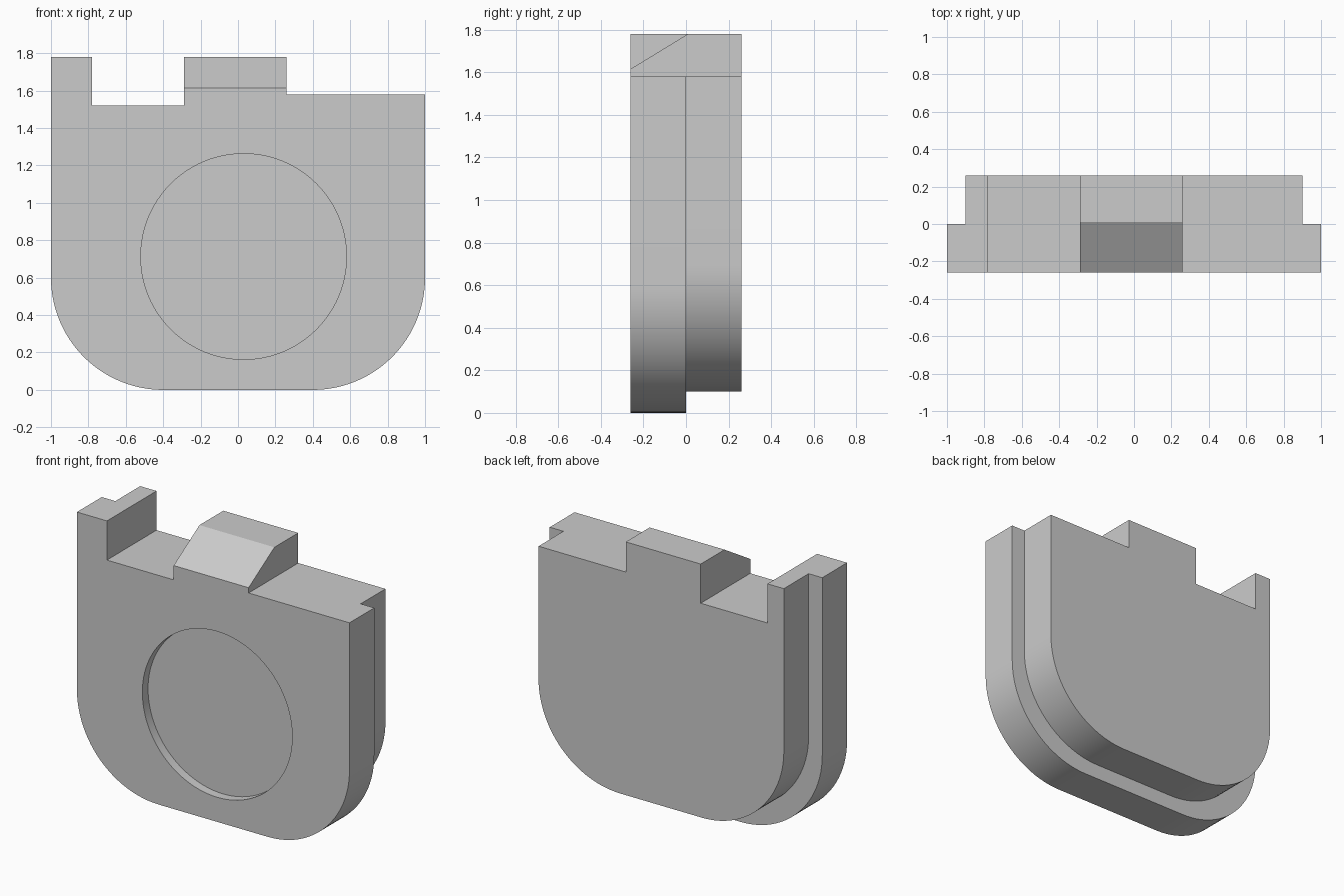
import bpy
import bmesh
from math import cos, sin, pi

default = bpy.data.objects.get("Cube")
if default:
    bpy.data.objects.remove(default, do_unlink=True)

DEPTH = 0.26      # thickness of each plate layer
CORNER = 0.6      # radius of the lower corners
SEGMENTS = 24

grey = bpy.data.materials.new("plain grey")
grey.use_nodes = True
colour = (0.6, 0.6, 0.6, 1)
grey.diffuse_color = colour
grey.node_tree.nodes["Principled BSDF"].inputs["Base Color"].default_value = colour


def prism(name, outline, offset):
    """Closed solid swept from a 3D outline along an offset."""
    bm = bmesh.new()
    face = bm.faces.new([bm.verts.new(p) for p in outline])
    swept = bmesh.ops.extrude_face_region(bm, geom=[face])
    verts = [g for g in swept["geom"] if isinstance(g, bmesh.types.BMVert)]
    bmesh.ops.translate(bm, vec=offset, verts=verts)
    bmesh.ops.recalc_face_normals(bm, faces=bm.faces)
    mesh = bpy.data.meshes.new(name)
    bm.to_mesh(mesh)
    bm.free()
    mesh.materials.append(grey)
    obj = bpy.data.objects.new(name, mesh)
    bpy.context.collection.objects.link(obj)
    return obj


def plate(name, half_width, bottom, y):
    """Plate with a stepped top edge and two round lower corners."""
    points = [(half_width, 1.58), (0.26, 1.58), (0.26, 1.78), (-0.29, 1.78),
              (-0.29, 1.52), (-0.78, 1.52), (-0.78, 1.78), (-half_width, 1.78)]
    for side, start in ((-1, pi), (1, 1.5 * pi)):
        for i in range(SEGMENTS + 1):
            a = start + 0.5 * pi * i / SEGMENTS
            points.append((side * (half_width - CORNER) + CORNER * cos(a),
                           bottom + CORNER + CORNER * sin(a)))
    return prism(name, [(x, y, z) for x, z in points], (0, DEPTH, 0))


def combine(target, other, operation):
    mod = target.modifiers.new(operation.lower(), 'BOOLEAN')
    mod.object = other
    mod.operation = operation
    mod.solver = 'EXACT'
    bpy.context.view_layer.objects.active = target
    bpy.ops.object.modifier_apply(modifier=mod.name)
    bpy.data.objects.remove(other, do_unlink=True)


# Wide front layer joined to the inset back layer
body = plate("tag_body", 1.0, 0.0, -DEPTH)
combine(body, plate("back_layer", 0.9, 0.1, 0.0), 'UNION')

# Sloped front of the middle tab
wedge = [(-0.5, -0.36, 1.554), (-0.5, 0.11, 1.841), (-0.5, -0.36, 1.841)]
combine(body, prism("tab_slope_cutter", wedge, (1, 0, 0)), 'DIFFERENCE')

# Shallow round recess in the front
circle = [(0.03 + 0.55 * cos(2 * pi * i / 96), -0.4, 0.713 + 0.55 * sin(2 * pi * i / 96))
          for i in range(96)]
combine(body, prism("recess_cutter", circle, (0, 0.2, 0)), 'DIFFERENCE')

bpy.ops.object.select_all(action='DESELECT')
body.select_set(True)
bpy.context.view_layer.objects.active = body
bpy.ops.object.shade_smooth_by_angle(angle=pi / 6)
